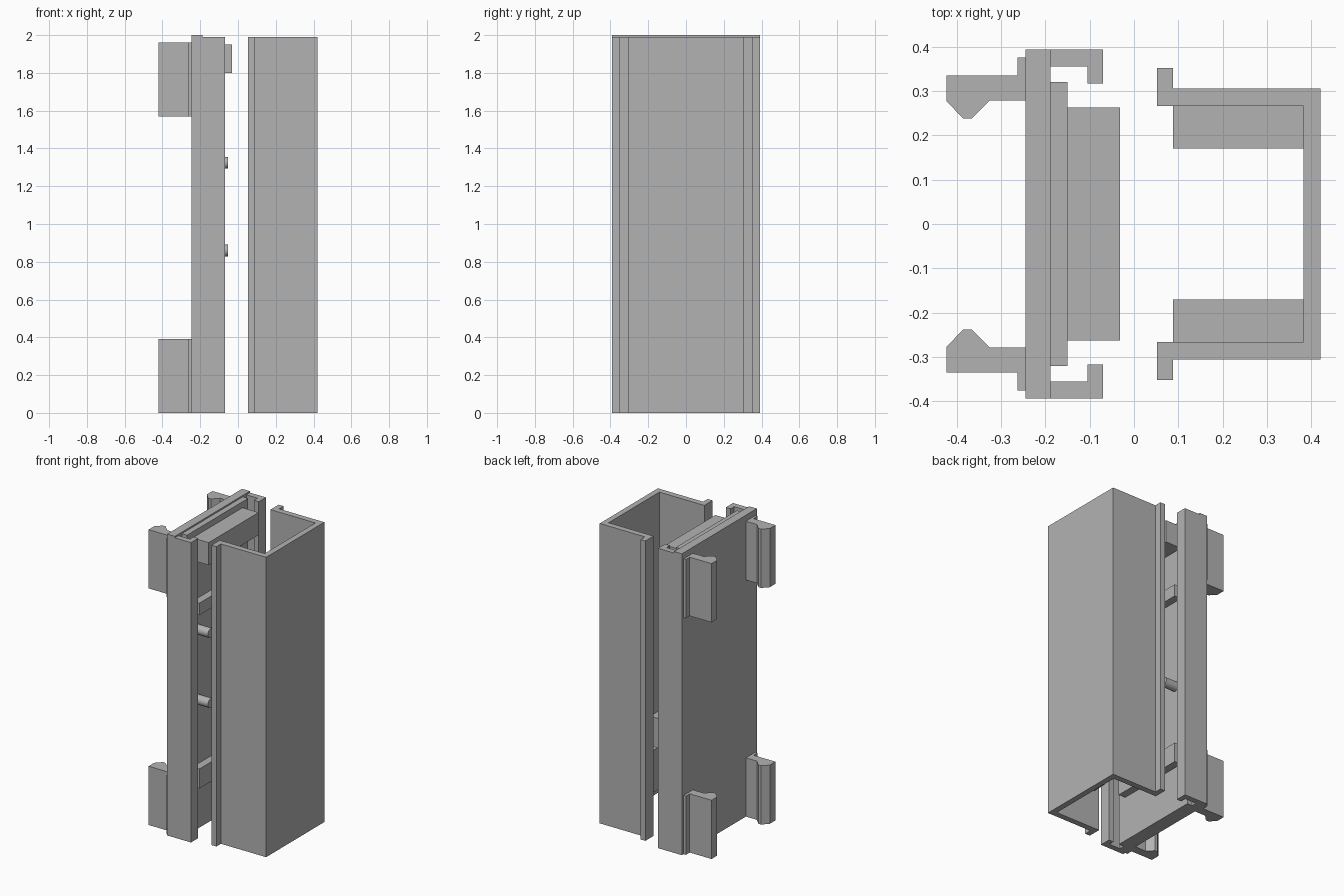
import bpy
import bmesh
from math import pi

cube = bpy.data.objects.get("Cube")
if cube:
    bpy.data.objects.remove(cube, do_unlink=True)

grey = bpy.data.materials.new("plain grey")
grey.use_nodes = True
colour = (0.45, 0.45, 0.45, 1)
grey.diffuse_color = colour
grey.node_tree.nodes["Principled BSDF"].inputs["Base Color"].default_value = colour


def finish(name, bm):
    bmesh.ops.recalc_face_normals(bm, faces=bm.faces[:])
    mesh = bpy.data.meshes.new(name)
    bm.to_mesh(mesh)
    bm.free()
    mesh.materials.append(grey)
    obj = bpy.data.objects.new(name, mesh)
    bpy.context.collection.objects.link(obj)
    return obj


def extrude(name, points, z0, z1):
    """Upright prism from a plan outline."""
    bm = bmesh.new()
    face = bm.faces.new([bm.verts.new((x, y, z0)) for x, y in points])
    top = bmesh.ops.extrude_face_region(bm, geom=[face])["geom"]
    verts = [v for v in top if isinstance(v, bmesh.types.BMVert)]
    bmesh.ops.translate(bm, verts=verts, vec=(0, 0, z1 - z0))
    return finish(name, bm)


def block(name, x0, x1, y0, y1, z0, z1):
    return extrude(name, [(x0, y0), (x1, y0), (x1, y1), (x0, y1)], z0, z1)


def symmetric(half):
    """Complete an outline by mirroring it across y = 0."""
    return half + [(x, -y) for x, y in reversed(half)]


HEIGHT = 1.99

# Channel cover with outward lips
cover = [(0.42, 0.305), (0.088, 0.305), (0.088, 0.352), (0.052, 0.352),
         (0.052, 0.266), (0.382, 0.266)]
extrude("channel_cover", symmetric(cover), 0, HEIGHT)

# Backing rail: base plate, raised inner plate and cross bars
block("base_plate", -0.245, -0.188, -0.393, 0.393, 0, 2.0)
block("inner_plate", -0.188, -0.15, -0.32, 0.32, 0, HEIGHT)
block("top_block", -0.15, -0.032, -0.262, 0.262, 1.8, 1.95)
block("upper_rib", -0.15, -0.10, -0.262, 0.262, 1.45, 1.53)
block("lower_rib", -0.15, -0.10, -0.262, 0.262, 0.30, 0.43)

# Paired side parts
flange = [(-0.188, 0.393), (-0.07, 0.393), (-0.07, 0.317), (-0.105, 0.317),
          (-0.105, 0.355), (-0.188, 0.355)]
clip = [(-0.245, 0.278), (-0.325, 0.278), (-0.365, 0.238), (-0.385, 0.238),
        (-0.422, 0.276), (-0.422, 0.335), (-0.262, 0.335), (-0.262, 0.375),
        (-0.245, 0.375)]
for side, s in (("left", 1), ("right", -1)):
    def flip(points):
        return [(x, s * y) for x, y in points]

    extrude("hooked_flange_" + side, flip(flange), 0, HEIGHT)
    extrude("lower_clip_" + side, flip(clip), 0, 0.39)
    extrude("upper_clip_" + side, flip(clip), 1.57, 1.96)
    block("cover_inner_block_" + side, 0.088, 0.382, s * 0.17, s * 0.266, 0.26, 0.54)

# Round locating pins
for i, (y, z) in enumerate([(-0.21, 1.325), (-0.21, 0.86), (0.21, 0.86)]):
    bpy.ops.mesh.primitive_cylinder_add(vertices=24, radius=0.031, depth=0.1,
                                        location=(-0.102, y, z), rotation=(0, pi / 2, 0))
    pin = bpy.context.object
    pin.name = "locating_pin_%d" % (i + 1)
    pin.data.materials.append(grey)
    bpy.ops.object.shade_smooth_by_angle()
